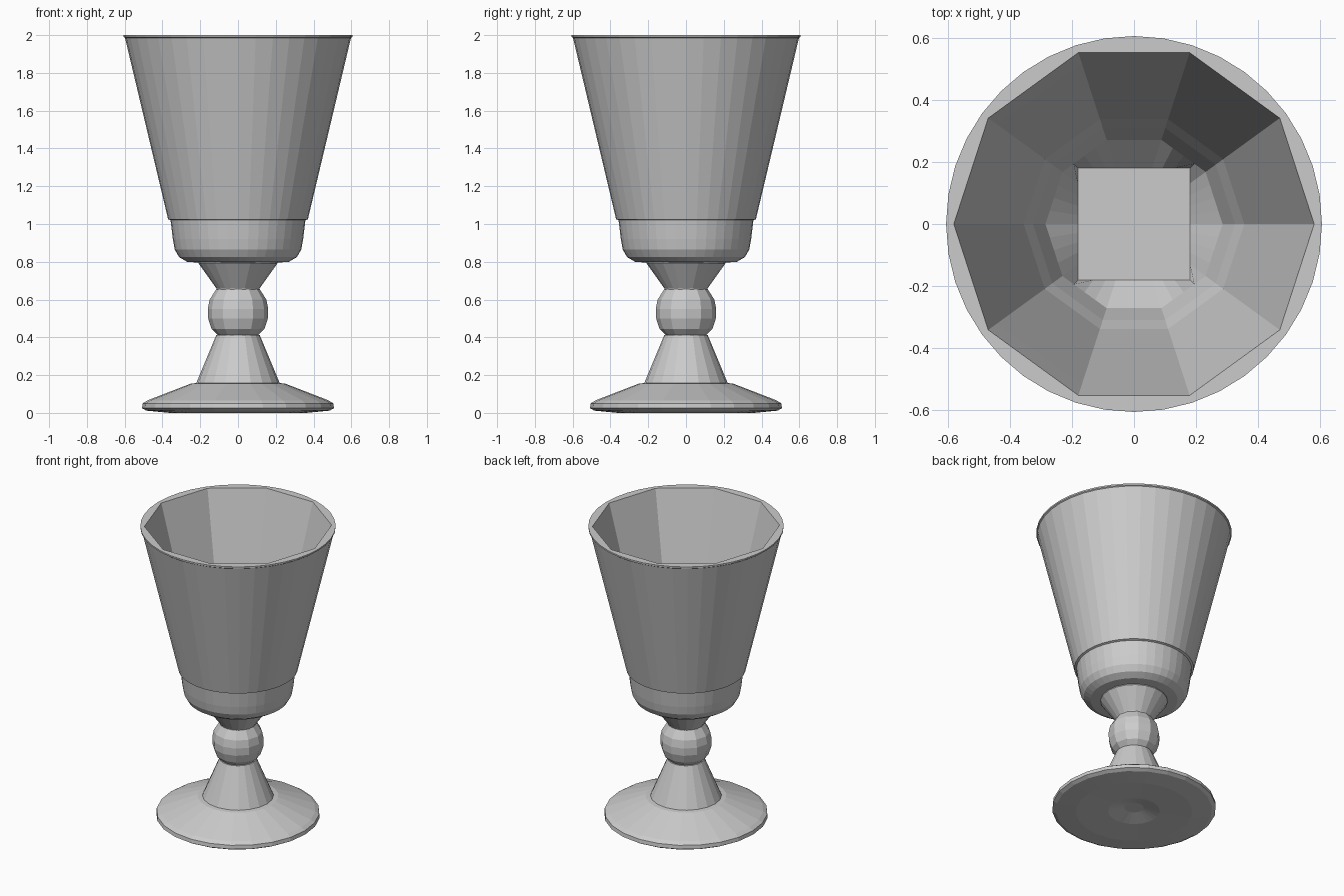
import bpy, bmesh, math

if "Cube" in bpy.data.objects:
    bpy.data.objects.remove(bpy.data.objects["Cube"])

SEG = 40


def poly_radius(r, a, sides, phase):
    """Radius at angle a of a polygon with corner radius r."""
    if not sides:
        return r
    step = 2 * math.pi / sides
    d = (a - phase) % step - step / 2
    return r * math.cos(step / 2) / math.cos(d)


def lathe(name, rings, seg=SEG):
    """Revolve rings of (radius, z, sides, phase); cap both ends."""
    bm = bmesh.new()
    loops = []
    for r, z, *shape in rings:
        sides, phase = shape if shape else (0, 0)
        loop = []
        for i in range(seg):
            a = 2 * math.pi * i / seg
            rr = poly_radius(r, a, sides, phase)
            loop.append(bm.verts.new((rr * math.cos(a), rr * math.sin(a), z)))
        loops.append(loop)
    for lo, hi in zip(loops, loops[1:]):
        for i in range(seg):
            j = (i + 1) % seg
            bm.faces.new((lo[i], lo[j], hi[j], hi[i]))
    bm.faces.new(loops[0][::-1])
    bm.faces.new(loops[-1])
    bmesh.ops.recalc_face_normals(bm, faces=bm.faces)
    me = bpy.data.meshes.new(name)
    bm.to_mesh(me)
    bm.free()
    ob = bpy.data.objects.new(name, me)
    bpy.context.collection.objects.link(ob)
    return ob


# Wide foot with a thin rim and a shallow dimple underneath
lathe("foot", [(0.06, 0.03), (0.16, 0.005), (0.36, 0.0), (0.485, 0.012),
               (0.508, 0.025), (0.505, 0.05), (0.48, 0.066),
               (0.25, 0.155), (0.20, 0.16)], 24)

# Stem cone below the knob
lathe("lower_stem", [(0.228, 0.14), (0.22, 0.16), (0.115, 0.412)], 20)

# Faceted knob
lathe("stem_knob", [(0.105, 0.41), (0.14, 0.445), (0.158, 0.50), (0.16, 0.55),
                    (0.15, 0.60), (0.115, 0.655)], 12)

# Flared neck carrying the bowl
lathe("upper_stem", [(0.11, 0.645), (0.115, 0.66), (0.208, 0.79), (0.208, 0.81)], 20)

# Bowl: round outside with a step at the base cup, ten-sided inside, square floor
q = math.pi / 4
lathe("bowl", [
    (0.20, 0.795), (0.27, 0.80), (0.312, 0.825), (0.335, 0.865), (0.345, 0.92),
    (0.357, 1.02), (0.370, 1.025), (0.598, 1.985), (0.605, 1.99), (0.605, 2.0),
    (0.580, 2.0, 10, 0), (0.545, 1.87, 10, 0), (0.355, 1.16, 10, 0),
    (0.325, 1.09, 10, 0), (0.285, 0.97, 10, 0), (0.255, 0.87, 4, q)])
